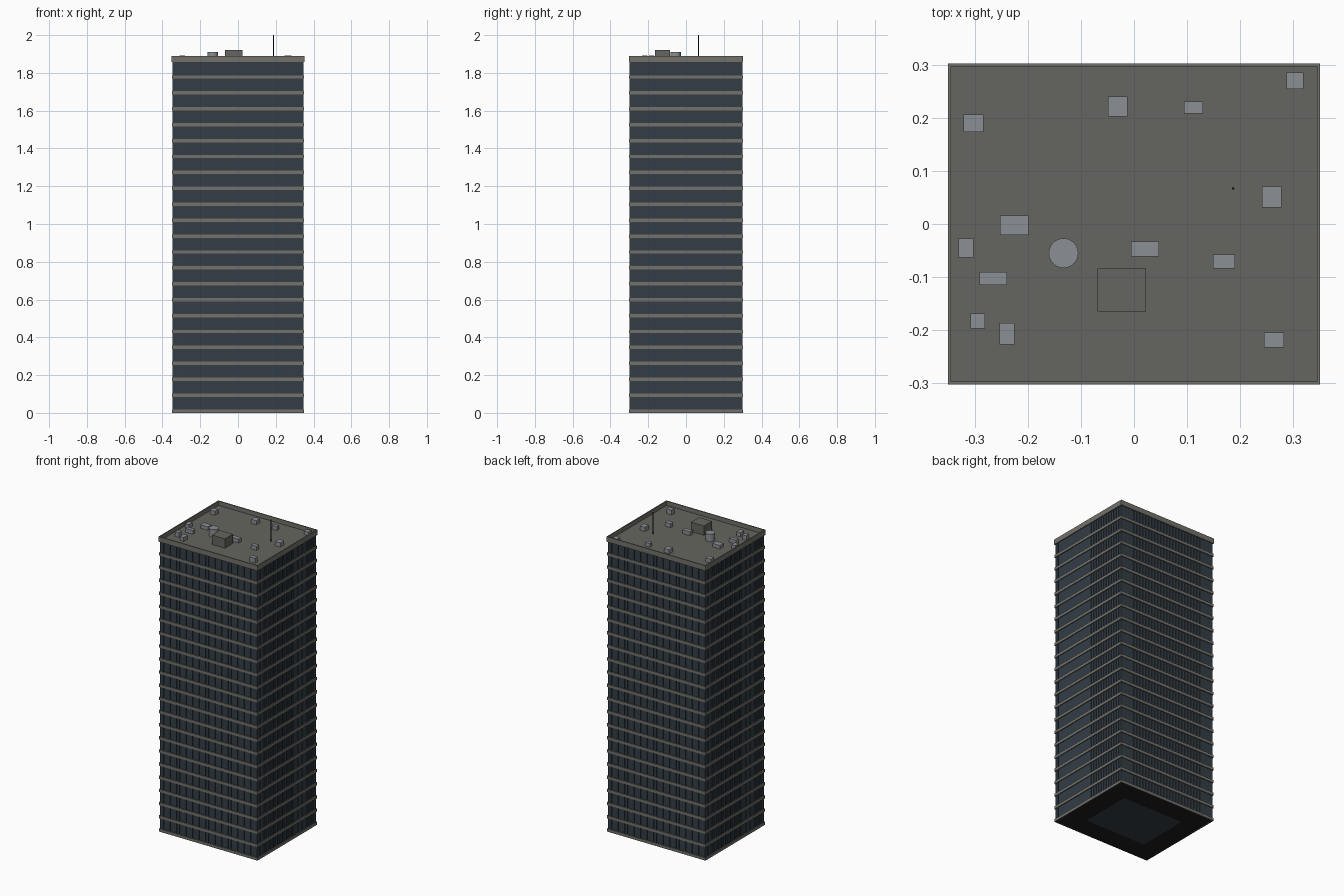
import bpy, bmesh
from mathutils import Matrix, Vector

if "Cube" in bpy.data.objects:
    bpy.data.objects.remove(bpy.data.objects["Cube"])

HX, HY = 0.35, 0.302        # half footprint
FLOOR = 0.0842              # storey height
DECK, TOP = 1.862, 1.89     # roof deck and parapet top


def material(name, rgb):
    m = bpy.data.materials.new(name)
    m.diffuse_color = (*rgb, 1)
    m.use_nodes = True
    m.node_tree.nodes["Principled BSDF"].inputs["Base Color"].default_value = m.diffuse_color
    return m


GLASS = material("dark_glass", (0.032, 0.047, 0.062))
MULLION = material("mullion", (0.038, 0.05, 0.06))
STONE = material("spandrel_stone", (0.17, 0.165, 0.145))
ROOF = material("roof_grey", (0.13, 0.13, 0.115))
METAL = material("unit_metal", (0.26, 0.28, 0.30))
BLACK = material("black", (0.012, 0.012, 0.012))


def add_box(bm, x0, x1, y0, y1, z0, z1):
    centre = Vector(((x0 + x1) / 2, (y0 + y1) / 2, (z0 + z1) / 2))
    size = Matrix.Diagonal((x1 - x0, y1 - y0, z1 - z0, 1))
    bmesh.ops.create_cube(bm, size=1, matrix=Matrix.Translation(centre) @ size)


def add_frame(bm, hx, hy, tx, ty, z0, z1):
    # rectangular ring with mitred corners
    loops = []
    for x, y, z in ((hx, hy, z0), (hx, hy, z1),
                    (hx - tx, hy - ty, z1), (hx - tx, hy - ty, z0)):
        loops.append([bm.verts.new((sx * x, sy * y, z))
                      for sx, sy in ((-1, -1), (1, -1), (1, 1), (-1, 1))])
    for k in range(4):
        a, b = loops[k], loops[(k + 1) % 4]
        for i in range(4):
            j = (i + 1) % 4
            bm.faces.new((a[i], a[j], b[j], b[i]))


def finish(bm, name, mat):
    bmesh.ops.recalc_face_normals(bm, faces=bm.faces)
    me = bpy.data.meshes.new(name)
    bm.to_mesh(me)
    bm.free()
    me.materials.append(mat)
    ob = bpy.data.objects.new(name, me)
    bpy.context.collection.objects.link(ob)
    return ob


def box(name, mat, *ext):
    bm = bmesh.new()
    add_box(bm, *ext)
    return finish(bm, name, mat)


def cylinder(name, mat, x, y, r, z0, z1, sides):
    bm = bmesh.new()
    bmesh.ops.create_cone(bm, cap_ends=True, segments=sides, radius1=r, radius2=r,
                          depth=z1 - z0,
                          matrix=Matrix.Translation((x, y, (z0 + z1) / 2)))
    return finish(bm, name, mat)


# glass curtain wall
GX, GY = HX - 0.006, HY - 0.006
box("glass_walls", GLASS, -GX, GX, -GY, GY, 0.01, DECK - 0.004)

# vertical mullions on all four sides
bm = bmesh.new()
W, D = 0.0016, 0.003
NX, NY = 30, 26
for s in (-1, 1):
    for i in range(NX + 1):
        x = (GX - W) * (2 * i / NX - 1)
        y0, y1 = sorted((s * (GY - 0.001), s * (GY + D)))
        add_box(bm, x - W, x + W, y0, y1, 0.012, DECK - 0.004)
    for i in range(NY + 1):
        y = (GY - W) * (2 * i / NY - 1)
        x0, x1 = sorted((s * (GX - 0.001), s * (GX + D)))
        add_box(bm, x0, x1, y - W, y + W, 0.012, DECK - 0.004)
finish(bm, "mullions", MULLION)

# horizontal spandrel band at every floor
bm = bmesh.new()
for k in range(1, 22):
    z = 0.01 + k * FLOOR
    add_frame(bm, HX, HY, 0.012, 0.012, z - 0.009, z + 0.009)
finish(bm, "spandrel_bands", STONE)

# base course, dark underside and core
bm = bmesh.new()
add_frame(bm, HX, HY, 0.012, 0.012, 0.0, 0.018)
finish(bm, "base_band", STONE)
bm = bmesh.new()
add_frame(bm, HX - 0.004, HY - 0.004, 0.13, 0.128, 0.0, 0.01)
finish(bm, "underside", BLACK)
box("core", GLASS, -0.216, 0.216, -0.17, 0.17, 0.0, 0.01)

# roof deck and parapet
box("roof_deck", ROOF, -HX + 0.004, HX - 0.004, -HY + 0.004, HY - 0.004, DECK - 0.004, DECK)
bm = bmesh.new()
add_frame(bm, HX + 0.001, HY + 0.001, 0.006, 0.006, 1.857, TOP)
finish(bm, "parapet", STONE)

# rooftop plant room, water tank and antenna
box("plant_room", ROOF, -0.069, 0.023, -0.165, -0.084, DECK, 1.922)
tank = cylinder("water_tank", METAL, -0.133, -0.055, 0.028, DECK, 1.91, 24)
for p in tank.data.polygons:
    p.use_smooth = len(p.vertices) == 4
for e in tank.data.edges:
    a, b = (tank.data.vertices[v].co.z for v in e.vertices)
    e.use_edge_sharp = abs(a - b) < 1e-4
cylinder("antenna", BLACK, 0.187, 0.067, 0.0025, DECK, 2.0, 8)

# rooftop air units: x, y, width, depth, height
UNITS = [(-0.303, 0.19, 0.037, 0.033, 0.025), (-0.031, 0.222, 0.037, 0.038, 0.026),
         (0.112, 0.22, 0.036, 0.023, 0.024), (0.304, 0.27, 0.032, 0.031, 0.022),
         (0.26, 0.051, 0.036, 0.039, 0.027), (-0.226, -0.002, 0.053, 0.037, 0.022),
         (-0.317, -0.045, 0.028, 0.036, 0.025), (-0.266, -0.103, 0.052, 0.024, 0.025),
         (-0.295, -0.183, 0.028, 0.028, 0.03), (-0.24, -0.207, 0.028, 0.04, 0.026),
         (0.021, -0.047, 0.053, 0.028, 0.025), (0.17, -0.071, 0.041, 0.026, 0.026),
         (0.264, -0.219, 0.038, 0.028, 0.031)]
for i, (x, y, w, d, h) in enumerate(UNITS):
    box(f"air_unit_{i + 1}", METAL, x - w / 2, x + w / 2, y - d / 2, y + d / 2, DECK, DECK + h)
